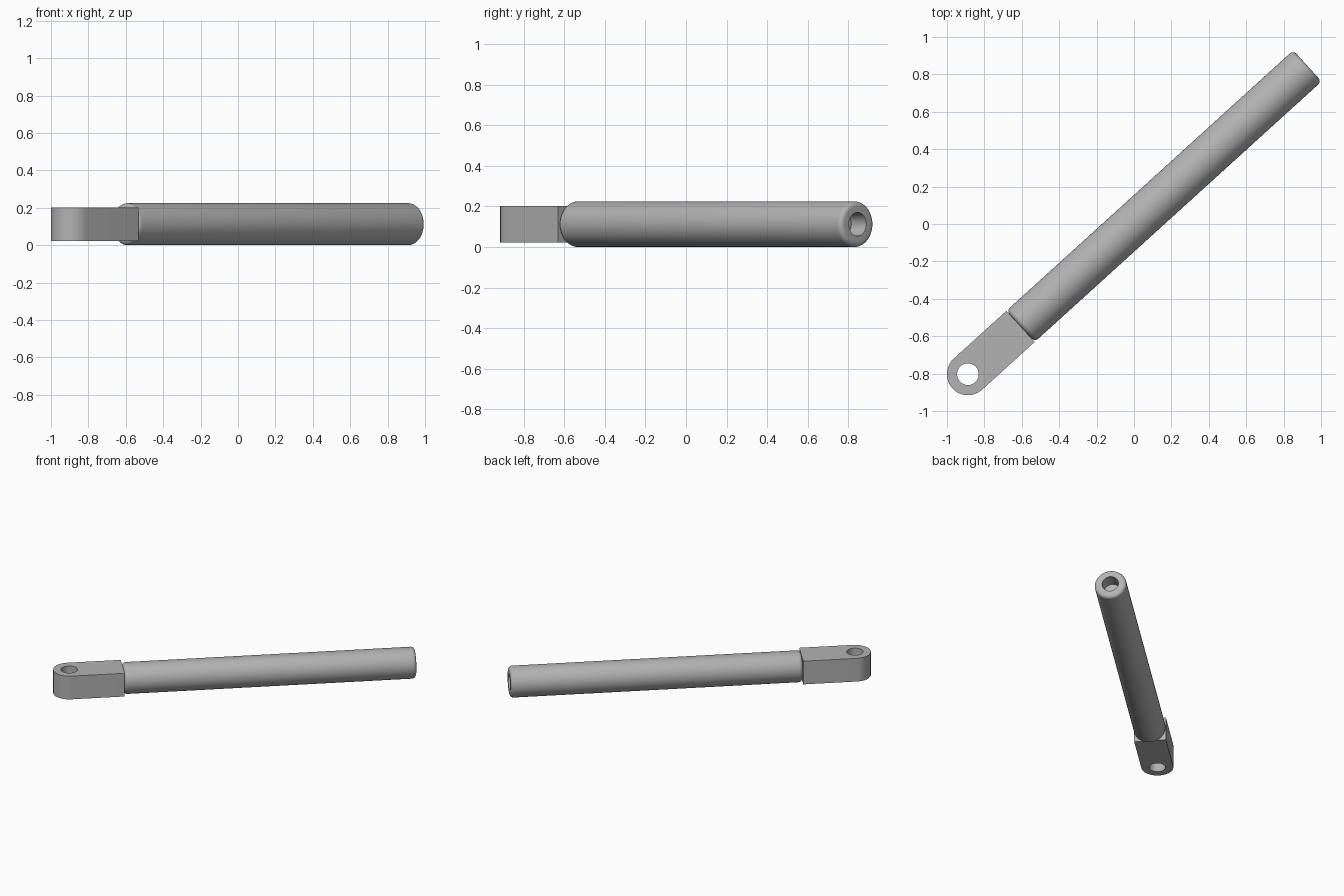
import bpy, bmesh
from math import sin, cos, pi, radians
from mathutils import Matrix

if "Cube" in bpy.data.objects:
    bpy.data.objects.remove(bpy.data.objects["Cube"])

ANGLE = radians(42.24)
EYE = (-0.888, -0.803)        # pin hole centre in plan
R, MID, HOLE = 0.1125, 0.1125, 0.058
START, END = 0.38, 2.452      # tube ends, measured from the pin hole
FILLET, BORE_DEPTH = 0.025, 0.11
PLACE = Matrix.Translation((*EYE, MID)) @ Matrix.Rotation(ANGLE, 4, "Z")

steel = bpy.data.materials.new("grey steel")
steel.use_nodes = True
GREY = (0.45, 0.45, 0.45, 1)
steel.diffuse_color = GREY
steel.node_tree.nodes["Principled BSDF"].inputs["Base Color"].default_value = GREY


def finish(obj):
    """Place the part along the rod axis, colour it and smooth it."""
    obj.matrix_world = PLACE
    obj.data.materials.clear()
    obj.data.materials.append(steel)
    bpy.ops.object.select_all(action="DESELECT")
    obj.select_set(True)
    bpy.context.view_layer.objects.active = obj
    bpy.ops.object.shade_smooth_by_angle(angle=radians(30))


def arc(cx, cy, r, a0, a1, n):
    return [(cx + r * cos(a0 + (a1 - a0) * i / n),
             cy + r * sin(a0 + (a1 - a0) * i / n)) for i in range(n + 1)]


# Tube: profile (distance along axis, radius) spun round x, with a blind bore
profile = [(START, 0)]
profile += arc(START + FILLET, R - FILLET, FILLET, pi, pi / 2, 6)
profile += arc(END - FILLET, R - FILLET, FILLET, pi / 2, 0, 6)
profile += [(END, HOLE), (END - BORE_DEPTH, HOLE), (END - BORE_DEPTH, 0)]
bm = bmesh.new()
verts = [bm.verts.new((x, 0, r)) for x, r in profile]
edges = [bm.edges.new(pair) for pair in zip(verts, verts[1:])]
bmesh.ops.spin(bm, geom=verts + edges, axis=(1, 0, 0), cent=(0, 0, 0),
               angle=2 * pi, steps=48, use_duplicate=False)
bmesh.ops.remove_doubles(bm, verts=bm.verts, dist=0.0005)
bmesh.ops.recalc_face_normals(bm, faces=bm.faces)
mesh = bpy.data.meshes.new("tube")
bm.to_mesh(mesh)
bm.free()
tube = bpy.data.objects.new("tube", mesh)
bpy.context.collection.objects.link(tube)
finish(tube)

# Eye lug: rounded outline with a pin hole, filled and extruded
outline = [(START, -R), (START, R)] + arc(0, 0, R, pi / 2, 3 * pi / 2, 24)
pin_hole = arc(0, 0, HOLE, 0, 2 * pi, 40)[:-1]
curve = bpy.data.curves.new("eye_lug", "CURVE")
curve.dimensions = "2D"
curve.fill_mode = "BOTH"
curve.extrude = 0.09
for points in (outline, pin_hole):
    spline = curve.splines.new("POLY")
    spline.points.add(len(points) - 1)
    for p, (x, y) in zip(spline.points, points):
        p.co = (x, y, 0, 1)
    spline.use_cyclic_u = True
lug = bpy.data.objects.new("eye_lug", curve)
bpy.context.collection.objects.link(lug)
bpy.ops.object.select_all(action="DESELECT")
lug.select_set(True)
bpy.context.view_layer.objects.active = lug
bpy.ops.object.convert(target="MESH")
lug = bpy.context.view_layer.objects.active
bm = bmesh.new()
bm.from_mesh(lug.data)
bmesh.ops.remove_doubles(bm, verts=bm.verts, dist=0.0005)
bmesh.ops.recalc_face_normals(bm, faces=bm.faces)
bm.to_mesh(lug.data)
bm.free()
finish(lug)
